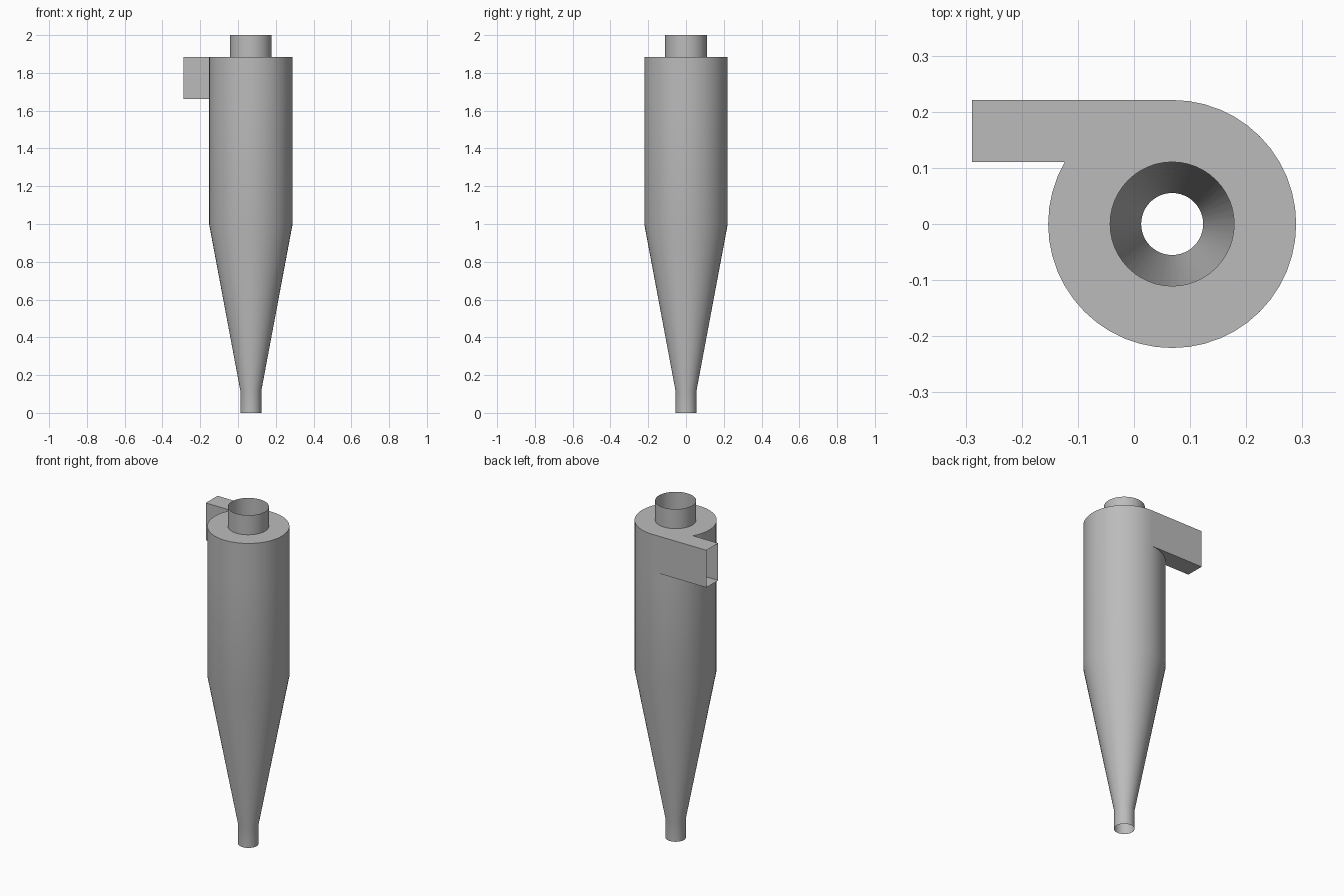
import bpy
import bmesh
from math import cos, sin, pi, radians

cube = bpy.data.objects.get("Cube")
if cube:
    bpy.data.objects.remove(cube, do_unlink=True)

# Main proportions, all derived from the barrel diameter
R = 0.221
D = 2 * R
CX = 0.068
TOP = 2.0
LID = 1.884
INLET_Z = LID - D / 2
BARREL_Z = LID - 2 * D
CONE_Z = BARREL_Z - 2 * D
INLET_X = -0.289
SEGS = 48
# Segments of the wall that open into the tangential inlet (90 to 150 degrees)
OPEN = range(SEGS // 4, SEGS * 5 // 12)

grey = bpy.data.materials.new("plain grey")
grey.use_nodes = True
colour = (0.5, 0.5, 0.5, 1)
grey.diffuse_color = colour
grey.node_tree.nodes["Principled BSDF"].inputs["Base Color"].default_value = colour


def rim(i, r=R):
    a = 2 * pi * i / SEGS
    return CX + r * cos(a), r * sin(a)


def finish(name, bm, smooth):
    mesh = bpy.data.meshes.new(name)
    bm.to_mesh(mesh)
    bm.free()
    mesh.materials.append(grey)
    ob = bpy.data.objects.new(name, mesh)
    bpy.context.collection.objects.link(ob)
    if smooth:
        bpy.ops.object.select_all(action='DESELECT')
        ob.select_set(True)
        bpy.context.view_layer.objects.active = ob
        bpy.ops.object.shade_smooth_by_angle(angle=radians(30))
    return ob


def revolve(name, profile, skip=lambda row, i: False):
    """Open surface of revolution; profile runs upwards as (radius, z)."""
    bm = bmesh.new()
    rows = [[bm.verts.new((*rim(i, r), z)) for i in range(SEGS)] for r, z in profile]
    for n, (lo, hi) in enumerate(zip(rows, rows[1:])):
        for i in range(SEGS):
            j = (i + 1) % SEGS
            if not skip(n, i):
                bm.faces.new((lo[i], lo[j], hi[j], hi[i]))
    return finish(name, bm, True)


# Dust outlet, cone and barrel, with the wall left open at the inlet
revolve("cyclone_body",
        [(R / 4, 0), (R / 4, CONE_Z), (R, BARREL_Z), (R, INLET_Z), (R, LID)],
        lambda row, i: row == 3 and i in OPEN)

# Flat ring lid
revolve("lid", [(R, LID), (R / 2, LID)])

# Gas outlet pipe, reaching down inside the barrel
revolve("outlet_pipe", [(R / 2, LID - 0.625 * D), (R / 2, LID), (R / 2, TOP)])

# Tangential rectangular inlet, open at its outer end and into the barrel
bm = bmesh.new()
outline = [rim(i) for i in range(OPEN.start, OPEN.stop + 1)]
outline = [(INLET_X, R / 2), (INLET_X, R)] + outline
floor = [bm.verts.new((x, y, INLET_Z)) for x, y in outline]
roof = [bm.verts.new((x, y, LID)) for x, y in outline]
bm.faces.new(floor)
bm.faces.new(roof[::-1])
for a, b in ((1, 2), (-1, 0)):
    bm.faces.new((floor[b], floor[a], roof[a], roof[b]))
finish("inlet_duct", bm, False)
